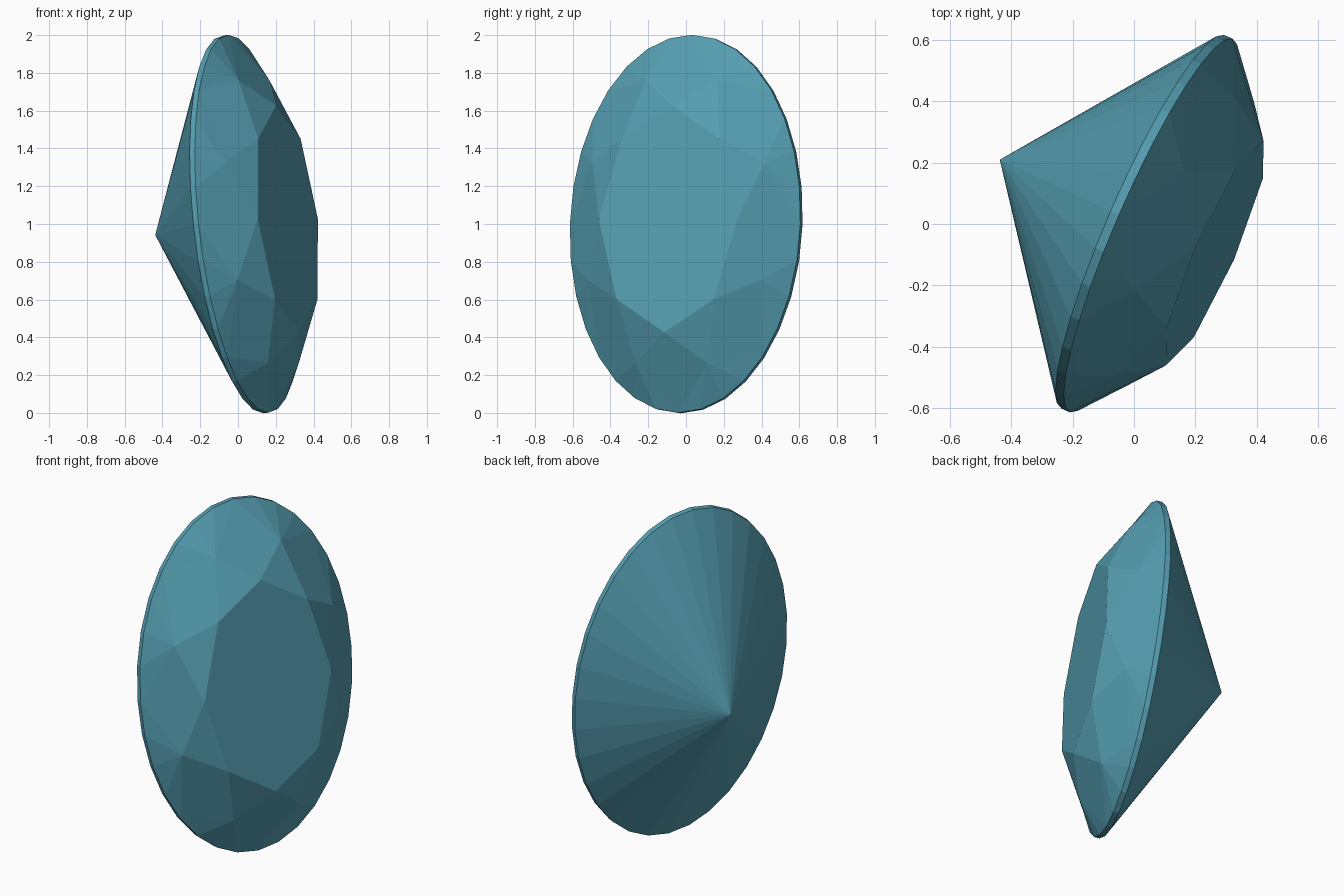
import bpy, bmesh
from math import sin, cos, pi
from mathutils import Vector

if "Cube" in bpy.data.objects:
    bpy.data.objects.remove(bpy.data.objects["Cube"])

# Gem frame: girdle centre, half-length, half-width, and the axis through the table
CENTRE = Vector((0.045, 0, 1.0))
LONG = Vector((-0.105, 0.035, 1.0))
WIDE = Vector((0.265, 0.61, 0.0))
AXIS = WIDE.cross(LONG).normalized()
N = 32

bm = bmesh.new()

def ring(count, scale, height, phase=0.0):
    verts = []
    for i in range(count):
        a = 2 * pi * (i + phase) / count
        verts.append(bm.verts.new(CENTRE + AXIS * height
                                  + scale * (WIDE * cos(a) + LONG * sin(a))))
    return verts

table = ring(8, 0.60, 0.24)
stars = ring(8, 0.81, 0.128, 0.5)
upper = ring(N, 1.0, 0.012)
lower = ring(N, 1.0, -0.018)
culet = bm.verts.new(CENTRE - AXIS * 0.53)

# Crown: table, star facets, kites and girdle facets
bm.faces.new(table)
for i in range(8):
    j = (i + 1) % 8
    bm.faces.new((table[i], stars[i], table[j]))
    bm.faces.new((table[i], stars[i - 1], upper[4 * i], stars[i]))
    for k in range(4):
        bm.faces.new((stars[i], upper[4 * i + k], upper[(4 * i + k + 1) % N]))

# Girdle band and pavilion
for i in range(N):
    j = (i + 1) % N
    bm.faces.new((upper[i], lower[i], lower[j], upper[j]))
    bm.faces.new((lower[i], culet, lower[j]))

bmesh.ops.recalc_face_normals(bm, faces=bm.faces)
mesh = bpy.data.meshes.new("oval_gem")
bm.to_mesh(mesh)
bm.free()
gem = bpy.data.objects.new("oval_gem", mesh)
bpy.context.collection.objects.link(gem)

# Blue-green stone
mat = bpy.data.materials.new("teal_stone")
mat.diffuse_color = (0.09, 0.34, 0.44, 1)
mat.use_nodes = True
mat.node_tree.nodes["Principled BSDF"].inputs["Base Color"].default_value = mat.diffuse_color
mesh.materials.append(mat)
